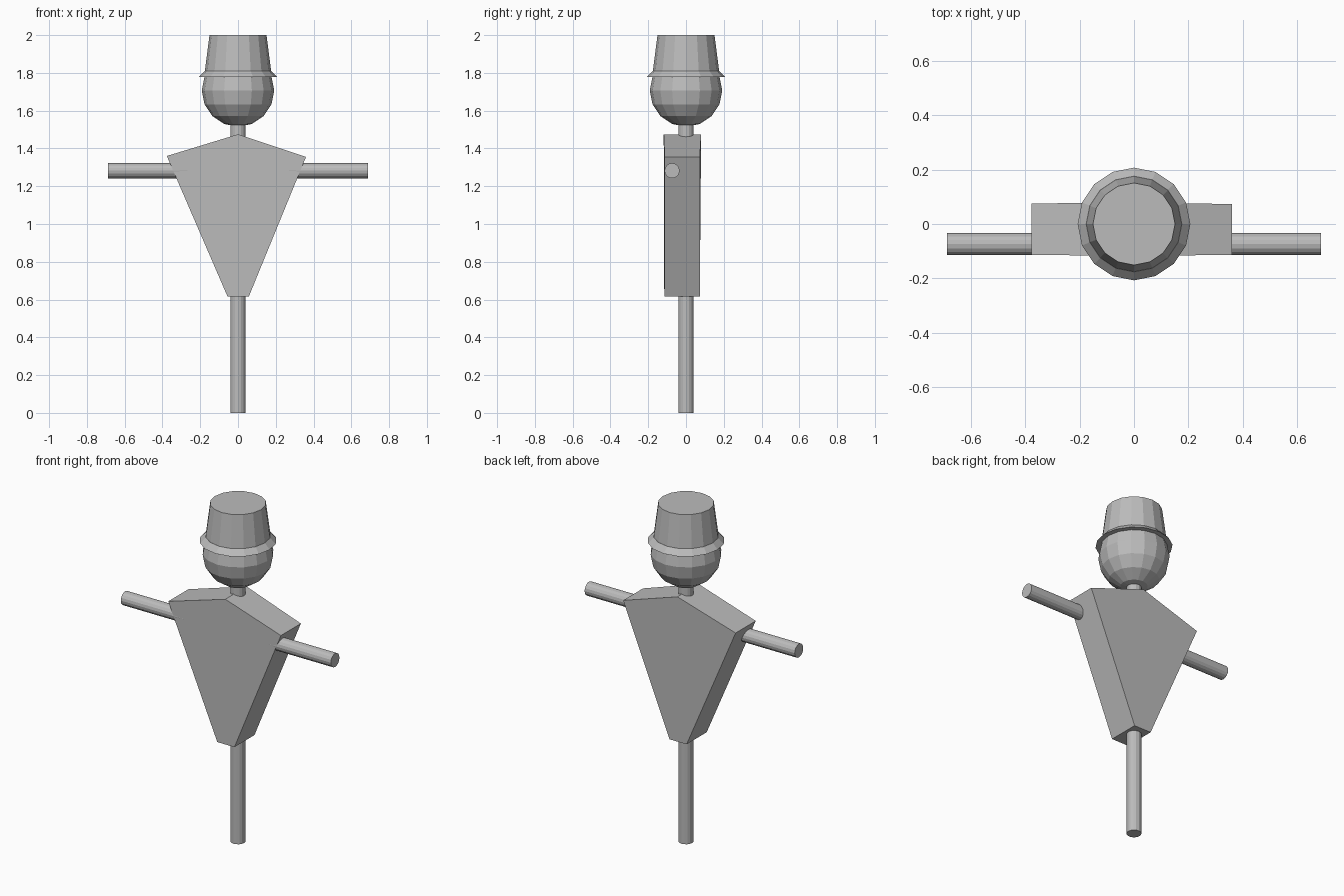
import bpy, bmesh, math
from mathutils import Matrix, Vector

if "Cube" in bpy.data.objects:
    bpy.data.objects.remove(bpy.data.objects["Cube"], do_unlink=True)

GREY = (0.5, 0.5, 0.5, 1.0)
mat = bpy.data.materials.new("plain grey")
mat.use_nodes = True
mat.diffuse_color = GREY
mat.node_tree.nodes["Principled BSDF"].inputs["Base Color"].default_value = GREY


def add_part(name, bm):
    bmesh.ops.recalc_face_normals(bm, faces=bm.faces)
    mesh = bpy.data.meshes.new(name)
    bm.to_mesh(mesh)
    bm.free()
    mesh.materials.append(mat)
    obj = bpy.data.objects.new(name, mesh)
    bpy.context.collection.objects.link(obj)
    return obj


def rod(name, start, end, r1, r2=None, sides=16):
    """Capped cylinder or cone between two points."""
    start, end = Vector(start), Vector(end)
    axis = end - start
    bm = bmesh.new()
    bmesh.ops.create_cone(
        bm, cap_ends=True, segments=sides, radius1=r1,
        radius2=r1 if r2 is None else r2, depth=axis.length,
        matrix=Matrix.Translation((start + end) / 2)
        @ axis.to_track_quat('Z', 'Y').to_matrix().to_4x4())
    return add_part(name, bm)


# Upright post, running through the body into the head
rod("post", (0, 0, 0), (0, 0, 1.56), 0.04)

# Crossbar arms, set toward the front of the body
rod("crossbar", (-0.687, -0.074, 1.282), (0.687, -0.074, 1.282), 0.04)

# Body: kite-shaped slab, slightly deeper at the ridge: (x, z, front y, back y)
profile = [(-0.055, 0.615, -0.115, 0.073), (0.057, 0.615, -0.115, 0.073),
           (0.36, 1.355, -0.113, 0.073), (0, 1.475, -0.118, 0.08),
           (-0.377, 1.36, -0.113, 0.075)]
bm = bmesh.new()
front = [bm.verts.new((x, yf, z)) for x, z, yf, yb in profile]
back = [bm.verts.new((x, yb, z)) for x, z, yf, yb in profile]
bm.faces.new(front)
bm.faces.new(back[::-1])
for i in range(len(profile)):
    j = (i + 1) % len(profile)
    bm.faces.new((front[i], back[i], back[j], front[j]))
add_part("body", bm)

# Head: faceted ball
bm = bmesh.new()
bmesh.ops.create_uvsphere(bm, u_segments=16, v_segments=8, radius=0.192,
                          matrix=Matrix.Translation((0, 0, 1.707)))
add_part("head", bm)

# Hat: sloping brim and tapered crown
rod("hat_brim", (0, 0, 1.778), (0, 0, 1.81), 0.207, 0.176)
rod("hat_crown", (0, 0, 1.79), (0, 0, 2.0), 0.178, 0.151)
